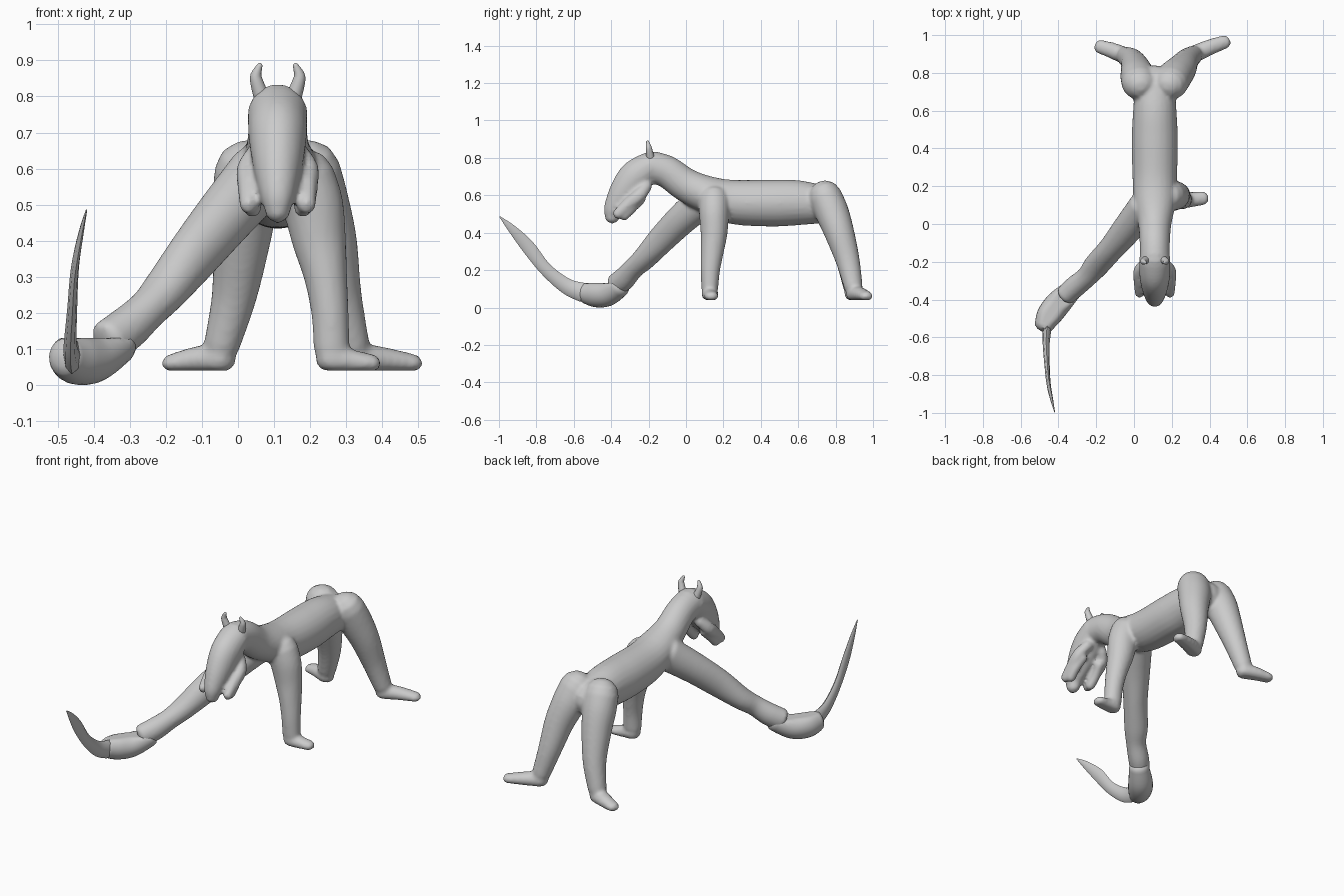
import bpy
import bmesh
from math import sin, cos, pi, radians
from mathutils import Vector

cube = bpy.data.objects.get("Cube")
if cube:
    bpy.data.objects.remove(cube, do_unlink=True)

CENTRE = 0.11          # x of the body's own middle plane
X, Y = Vector((1, 0, 0)), Vector((0, 1, 0))
ACROSS = Vector((1, -1, 0)).normalized()

clay = bpy.data.materials.new("clay_grey")
clay.use_nodes = True
clay.diffuse_color = (0.6, 0.6, 0.6, 1)
clay.node_tree.nodes["Principled BSDF"].inputs["Base Color"].default_value = (0.6, 0.6, 0.6, 1)
clay.node_tree.nodes["Principled BSDF"].inputs["Roughness"].default_value = 0.7


def spline(points, steps):
    """Smooth path through points of (x, y, z, half width, half depth)."""
    out = []
    last = len(points) - 1
    for i in range(last):
        a, b = points[max(i - 1, 0)], points[i]
        c, d = points[i + 1], points[min(i + 2, last)]
        for s in range(steps):
            t = s / steps
            out.append([q + 0.5 * t * (r - p + t * (2 * p - 5 * q + 4 * r - e
                        + t * (3 * (q - r) + e - p)))
                        for p, q, r, e in zip(a, b, c, d)])
    return out + [list(points[-1])]


def loft(bm, points, ref, low=None, high=None, rounding=1.0, sides=24, steps=6):
    """Closed tube with oval sections; low and high flatten it in z."""
    path = spline(points, steps)
    centres = [Vector(p[:3]) for p in path]
    sections = []
    n = len(path)
    for i, p in enumerate(path):
        t = (centres[min(i + 1, n - 1)] - centres[max(i - 1, 0)]).normalized()
        caps = [(0, 0)]
        if i == 0:
            caps = [(-sign, sign) for sign in (84, 60, 30, 0)]
        elif i == n - 1:
            caps = [(sign, sign) for sign in (0, 30, 60, 84)]
        for shift, shrink in caps:
            reach = min(p[3], p[4]) * rounding * sin(radians(shift))
            k = cos(radians(shrink))
            sections.append((centres[i] + t * reach, t, p[3] * k, p[4] * k))
    rings = []
    for c, t, w, h in sections:
        side = (ref - t * ref.dot(t)).normalized()
        up = t.cross(side)
        ring = []
        for j in range(sides):
            a = 2 * pi * j / sides
            v = c + side * (w * cos(a)) + up * (h * sin(a))
            if low is not None:
                v.z = max(v.z, low)
            if high is not None:
                v.z = min(v.z, high)
            ring.append(bm.verts.new(v))
        rings.append(ring)
    for r0, r1 in zip(rings, rings[1:]):
        for j in range(sides):
            k = (j + 1) % sides
            bm.faces.new((r0[j], r0[k], r1[k], r1[j]))
    bm.faces.new(rings[0][::-1])
    bm.faces.new(rings[-1])


def finish(bm, name, fuse=False, angle=180):
    bmesh.ops.recalc_face_normals(bm, faces=bm.faces)
    mesh = bpy.data.meshes.new(name)
    bm.to_mesh(mesh)
    bm.free()
    mesh.materials.append(clay)
    ob = bpy.data.objects.new(name, mesh)
    bpy.context.collection.objects.link(ob)
    if fuse:
        remesh = ob.modifiers.new("fuse", "REMESH")
        remesh.mode = "VOXEL"
        remesh.voxel_size = 0.01
        remesh.use_smooth_shade = True
        soften = ob.modifiers.new("soften", "SMOOTH")
        soften.factor = 0.5
        soften.iterations = 5
        mesh.polygons.foreach_set("use_smooth", [True] * len(mesh.polygons))
    else:
        bpy.ops.object.select_all(action="DESELECT")
        ob.select_set(True)
        bpy.context.view_layer.objects.active = ob
        bpy.ops.object.shade_smooth_by_angle(angle=radians(angle))
    return ob


body = bmesh.new()

# Torso and arched neck
loft(body, [(CENTRE, y, z, w, h) for y, z, w, h in (
    (.74, .55, .105, .10), (.6, .56, .115, .12), (.45, .558, .122, .125),
    (.25, .565, .118, .118), (.11, .605, .11, .1), (0, .655, .088, .09),
    (-.1, .725, .08, .086), (-.18, .75, .08, .086))], X)

# Long drooping head
loft(body, [(CENTRE, y, z, w, h) for y, z, w, h in (
    (-.19, .755, .083, .08), (-.27, .695, .081, .092), (-.335, .61, .069, .08),
    (-.385, .53, .05, .055), (-.395, .485, .036, .04))], X)

# Cheek lobes, an upper and a lower one on each side
for s in (-1, 1):
    loft(body, [(CENTRE + s * x, y, z, w, h) for x, y, z, w, h in (
        (.05, -.21, .65, .03, .03), (.085, -.25, .60, .028, .035),
        (.083, -.31, .55, .028, .034), (.08, -.365, .50, .026, .028))], X)
    loft(body, [(CENTRE + s * x, y, z, .026, .026) for x, y, z in (
        (.06, -.24, .58), (.072, -.29, .53), (.07, -.33, .49))], X)

# Planted legs: shoulder or hip down to the ankle, then a flat-soled foot
legs = [
    # left front
    ([(.18, .15, .57, .085, .09), (.207, .15, .5, .08, .085), (.225, .15, .4, .072, .075),
      (.243, .14, .3, .062, .06), (.255, .13, .2, .052, .052), (.26, .127, .1, .045, .05)],
     [(.26, .127, .075, .045, .045), (.31, .13, .066, .04, .034), (.37, .137, .06, .036, .026)]),
    # left hind
    ([(.19, .745, .59, .09, .095), (.215, .78, .51, .09, .092), (.25, .82, .4, .08, .08),
      (.28, .865, .25, .064, .063), (.315, .895, .11, .05, .05)],
     [(.32, .9, .075, .046, .045), (.4, .935, .07, .042, .036), (.485, .965, .06, .036, .026)]),
    # right hind
    ([(.03, .745, .59, .09, .095), (.02, .78, .51, .09, .092), (.01, .82, .4, .08, .08),
      (-.01, .865, .25, .064, .063), (-.045, .89, .11, .05, .05)],
     [(-.05, .892, .075, .046, .045), (-.12, .92, .07, .042, .036), (-.185, .94, .06, .036, .026)]),
]
for leg, foot in legs:
    loft(body, leg, Y, low=.04)
    loft(body, foot, Y, low=.04)

# Right arm reaching forward and down
loft(body, [
    (.06, .1, .58, .085, .095), (-.03, -.02, .475, .08, .085), (-.12, -.13, .365, .068, .077),
    (-.2, -.22, .265, .066, .062), (-.25, -.28, .21, .056, .056),
    (-.31, -.33, .155, .058, .062), (-.36, -.375, .12, .055, .062)], ACROSS, rounding=.4)

finish(body, "body", fuse=True)

# Horns
for s, name in ((-1, "right_horn"), (1, "left_horn")):
    horn = bmesh.new()
    loft(horn, [(CENTRE + s * x, y, z, r, r) for x, y, z, r in (
        (.045, -.19, .80, .022), (.058, -.197, .84, .018),
        (.06, -.2, .86, .015), (.05, -.205, .885, .008))], X, sides=12, steps=3)
    finish(horn, name)

# Flat-topped hand at the end of the arm
hand = bmesh.new()
loft(hand, [(-.33, -.35, .115, .055, .055), (-.4, -.42, .075, .068, .068),
            (-.45, -.485, .073, .066, .071), (-.478, -.54, .078, .05, .056)],
     ACROSS, low=0, high=.13, rounding=.6)
finish(hand, "right_hand", angle=40)

# Thin curved blade
blade = bmesh.new()
loft(blade, [(-.46, -.55, .08, .024, .052), (-.465, -.64, .115, .018, .042),
             (-.46, -.75, .205, .014, .034), (-.452, -.845, .325, .011, .036),
             (-.435, -.93, .42, .007, .022), (-.42, -.995, .485, .002, .003)],
     X, rounding=.5, sides=8)
finish(blade, "blade", angle=40)
